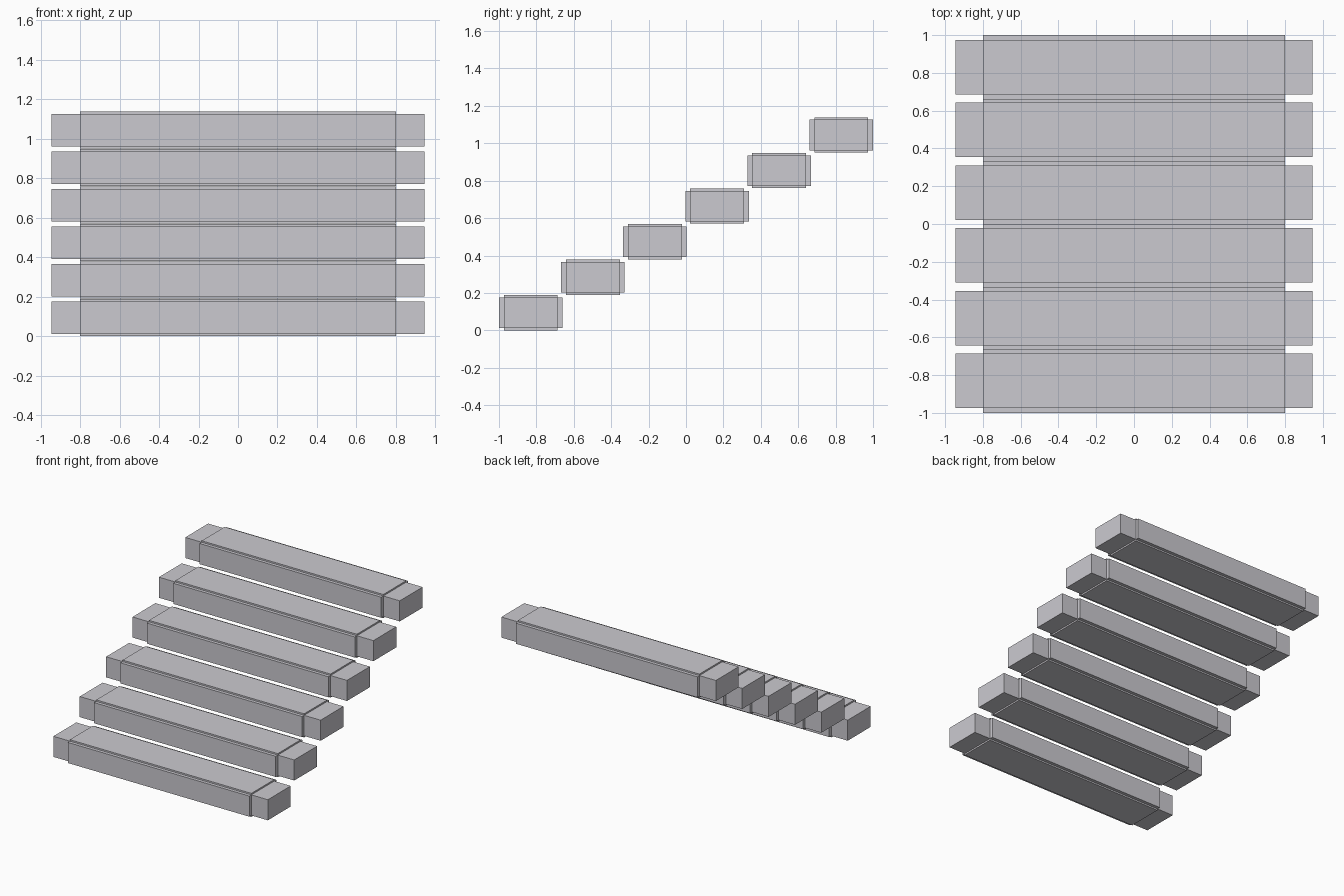
import bpy
import bmesh
from mathutils import Vector

# Remove the default cube
default = bpy.data.objects.get("Cube")
if default:
    bpy.data.objects.remove(default, do_unlink=True)

STEPS = 6
CORE = Vector((0.80, 0.144, 0.082))        # half size of the core block
RAISE = Vector((0.145, 0.026, 0.012))      # how far each pair of sides stands out
RISE, RUN = 0.19, 0.332

# Plain light grey
grey = bpy.data.materials.new("light_grey")
grey.use_nodes = True
colour = (0.6, 0.592, 0.63, 1.0)
grey.diffuse_color = colour
grey.node_tree.nodes["Principled BSDF"].inputs["Base Color"].default_value = colour


def make_step_mesh():
    """Core block with each of its six sides pushed straight out."""
    bm = bmesh.new()
    bmesh.ops.create_cube(bm, size=2)
    bmesh.ops.scale(bm, vec=CORE, verts=bm.verts)
    bm.normal_update()
    sides = bmesh.ops.extrude_discrete_faces(bm, faces=bm.faces[:])["faces"]
    for face in sides:
        face.normal_update()
        out = Vector([round(n) * r for n, r in zip(face.normal, RAISE)])
        bmesh.ops.translate(bm, vec=out, verts=face.verts)
    bmesh.ops.recalc_face_normals(bm, faces=bm.faces)
    mesh = bpy.data.meshes.new("step")
    bm.to_mesh(mesh)
    bm.free()
    mesh.materials.append(grey)
    return mesh


# Flight of floating steps, rising towards the back
step_mesh = make_step_mesh()
for i in range(STEPS):
    step = bpy.data.objects.new(f"step_{i + 1}", step_mesh)
    step.location = (0, (i - (STEPS - 1) / 2) * RUN, CORE.z + RAISE.z + i * RISE)
    bpy.context.collection.objects.link(step)
